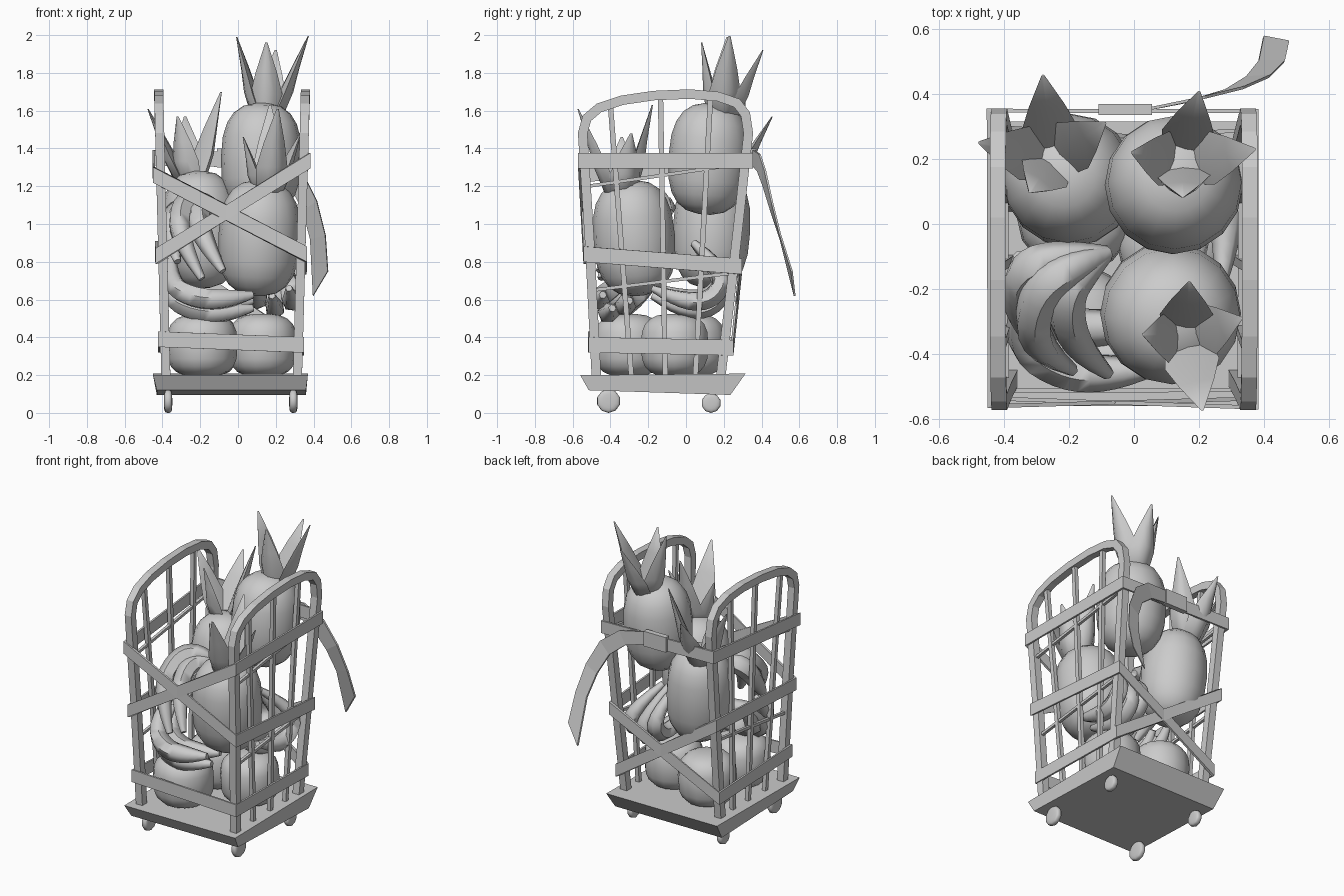
import bpy, bmesh, math
from mathutils import Vector as V

if "Cube" in bpy.data.objects:
    bpy.data.objects.remove(bpy.data.objects["Cube"])


def mesh(name, verts, faces, smooth=None):
    me = bpy.data.meshes.new(name)
    me.from_pydata([tuple(v) for v in verts], [], faces)
    bm = bmesh.new()
    bm.from_mesh(me)
    bmesh.ops.recalc_face_normals(bm, faces=bm.faces)
    bm.to_mesh(me)
    bm.free()
    ob = bpy.data.objects.new(name, me)
    bpy.context.collection.objects.link(ob)
    if smooth:
        bpy.ops.object.select_all(action='DESELECT')
        ob.select_set(True)
        bpy.context.view_layer.objects.active = ob
        bpy.ops.object.shade_smooth_by_angle(angle=math.radians(smooth))
    return ob


def loft(name, rings, closed=False, smooth=None):
    n, m = len(rings[0]), len(rings)
    faces = []
    for i in range(m if closed else m - 1):
        a, b = i * n, (i + 1) % m * n
        faces += [(a + j, a + (j + 1) % n, b + (j + 1) % n, b + j) for j in range(n)]
    if not closed:
        faces += [tuple(range(n)), tuple(range((m - 1) * n, m * n))]
    return mesh(name, [v for r in rings for v in r], faces, smooth)


def sweep(name, pts, axis, ha, hp, closed=False):
    """Rectangular section: ha along the fixed axis, hp across the path."""
    pts, axis = [V(p) for p in pts], V(axis)
    m, rings = len(pts), []
    for i, p in enumerate(pts):
        prv = pts[i - 1] if i or closed else p
        nxt = pts[(i + 1) % m] if i < m - 1 or closed else p
        ds = [d - axis * d.dot(axis) for d in (p - prv, nxt - p)]
        s = [axis.cross(d).normalized() for d in ds if d.length > 1e-6]
        k = sum(s, V()).normalized()
        k = k / max(k.dot(s[0]), .4) * hp
        a = axis * ha
        rings.append([p + k + a, p - k + a, p - k - a, p + k - a])
    return loft(name, rings, closed)


# rounded solid turned about an axis (fruit, wheels)
def body(name, base, top, r, segs=16, e=2.6):
    base, top = V(base), V(top)
    ax = top - base
    q = V((0, 0, 1)).rotation_difference(ax)
    rings = []
    for i in range(11):
        a = math.pi * (.03 + .94 * i / 10)
        c, s = -math.cos(a), math.sin(a)
        h = math.copysign(abs(c) ** (2 / e), c)
        rr = r * s ** (2 / e)
        rings.append([base + ax * (h + 1) / 2 + q @ V((rr * math.cos(j * math.tau / segs),
                      rr * math.sin(j * math.tau / segs), 0)) for j in range(segs)])
    return loft(name, rings, smooth=50)


# tray with sloping sides
loft("tray", [
    [(-.43, -.515, .12), (.36, -.515, .12), (.36, .235, .095), (-.43, .235, .095)],
    [(-.45, -.56, .2), (.37, -.56, .2), (.37, .315, .208), (-.45, .315, .208)]])

# wheels
for x in (-.37, .293):
    for y, r in ((-.41, .063), (.133, .052)):
        body("wheel", (x - .022, y, r), (x + .022, y, r), r, 10, 3.5)


# side frames: arched hoop, upright bars and thin cross rods
def side_x(s, z):
    t = (z - .2) / 1.5
    return .315 + .042 * t if s > 0 else -.382 - .038 * t


hoop = [(-.475, .2), (-.51, .9), (-.547, 1.48), (-.525, 1.56), (-.46, 1.615), (-.34, 1.655), (-.17, 1.68),
        (.02, 1.688), (.17, 1.675), (.27, 1.64), (.315, 1.58), (.33, 1.48), (.255, .8), (.185, .2)]
bars = [(-.4, 1.63, -.29), (-.135, 1.68, -.11), (.13, 1.675, .05)]
for s in (1, -1):
    tag = "right" if s > 0 else "left"
    sweep(tag + "_frame", [(side_x(s, z), y, z) for y, z in hoop], (1, 0, 0), .024, .025)
    for yt, zt, yb in bars:
        sweep(tag + "_bar", [(side_x(s, .2), yb, .2), (side_x(s, zt), yt, zt)], (1, 0, 0), .013, .014)
    for y0, z0, y1, z1 in ((-.52, 1.2, .3, 1.32), (-.49, .65, .24, .74)):
        sweep(tag + "_cross_rod", [(side_x(s, z0), y0, z0), (side_x(s, z1), y1, z1)], (1, 0, 0), .009, .009)


# one long strap wound round the cart, crossing at front and back
def corner(c, z):
    t = z - .37
    x = .343 + .036 * t if c[1] == 'R' else -.418 - .03 * t
    y = -.512 - .055 * t if c[0] == 'F' else .248 + .103 * t
    return (x, y, z)


wind = [("FR", 1.335), ("BR", 1.335), ("BL", 1.35), ("FL", 1.26), ("FR", .84), ("BR", .775),
        ("BL", .36), ("FL", .39), ("FR", .36), ("BR", .345), ("BL", .87), ("FL", .83)]
sweep("strap", [corner(c, z) for c, z in wind], (0, 0, 1), .041, .006, True)
loft("buckle", [[(x, y, z) for y, z in ((.335, 1.3), (.37, 1.3), (.37, 1.4), (.335, 1.4))] for x in (-.11, .055)])

# loose strap end hanging behind
tail = [((.04, .358, 1.395), (.04, .358, 1.31)), ((.22, .395, 1.37), (.18, .385, 1.28)),
        ((.34, .425, 1.28), (.28, .415, 1.2)), ((.42, .46, 1.12), (.345, .455, 1.07)),
        ((.465, .505, .94), (.385, .505, .92)), ((.478, .565, .75), (.40, .58, .62))]
off = V((-.004, -.01, 0))
loft("strap_tail", [[V(a), V(b), V(b) + off, V(a) + off] for a, b in tail])

# round fruit on the tray
for x, y, r in ((-.19, -.305, .188), (.13, -.06, .183), (-.18, .03, .183)):
    body("round_fruit", (x, y, .19), (x, y, .525), r, 14, 2.9)


# pineapple: body plus fat pointed leaves fused at the root
def pineapple(base, top, r, root, tips):
    body("pineapple", base, top, r)
    root = V(root)
    for tip in tips:
        d = V(tip) - root
        out = V((d.x, d.y, 0)).normalized()
        side = V((-out.y, out.x, 0))
        rings = []
        for t, o, w, th in ((-.1, .05, .07, .06), (.3, .38, .085, .06), (.6, .64, .056, .035), (1, 1, .006, .005)):
            c = root + V((d.x * o, d.y * o, d.z * t))
            rings.append([c + side * w, c + side * w * .5 + out * th * .75, c + out * th,
                          c - side * w * .5 + out * th * .75, c - side * w, c - out * th * .2])
        loft("pineapple_leaf", rings, smooth=75)


pineapple((.1, -.25, .62), (.125, -.3, 1.23), .217, (.16, -.345, 1.17),
          [(.17, -.18, 1.63), (.03, -.34, 1.46), (.21, -.57, 1.61), (.33, -.29, 1.48)])
pineapple((.115, .1, 1.05), (.13, .14, 1.64), .213, (.15, .19, 1.57),
          [(-.005, .22, 1.99), (.2, .405, 1.92), (.37, .23, 1.995), (.15, .085, 1.96)])
pineapple((-.18, .12, .66), (-.215, .15, 1.28), .205, (-.25, .2, 1.23),
          [(-.28, .455, 1.57), (-.475, .25, 1.61), (-.32, .1, 1.57), (-.09, .31, 1.7)])


# bananas: tapered bent tubes
def banana(pts, r=.058):
    cu = bpy.data.curves.new("banana", 'CURVE')
    cu.dimensions = '3D'
    cu.bevel_depth = r
    cu.bevel_resolution = 1
    cu.resolution_u = 4
    cu.use_fill_caps = True
    sp = cu.splines.new('NURBS')
    sp.points.add(len(pts) - 1)
    sp.use_endpoint_u = True
    sp.order_u = 3
    for p, co, k in zip(sp.points, pts, (.4, .95, 1.05, 1, .3)):
        p.co = (*co, 1)
        p.radius = k if co != pts[-1] else .35
    ob = bpy.data.objects.new("banana", cu)
    bpy.context.collection.objects.link(ob)
    bpy.ops.object.select_all(action='DESELECT')
    ob.select_set(True)
    bpy.context.view_layer.objects.active = ob
    bpy.ops.object.convert(target='MESH')
    bpy.ops.object.shade_smooth_by_angle(angle=math.radians(60))


# upper hand at front left
for a, b, c, d in (((-.2, -.1, 1.1), (-.34, -.13, 1.08), (-.36, -.25, .93), (-.32, -.36, .8)),
                   ((-.17, -.12, 1.13), (-.3, -.2, 1.12), (-.32, -.38, .93), (-.19, -.45, .71)),
                   ((-.14, -.12, 1.08), (-.22, -.22, 1.08), (-.19, -.37, .92), (-.08, -.46, .75))):
    banana([(-.08, -.09, 1.06), a, b, c, d])
# lower bunch lying along the front
for z, y in ((.0, 0), (-.07, .05), (-.03, .14)):
    banana([(-.35, -.24 + y, .83 + z), (-.37, -.36 + y, .68 + z), (-.22, -.46 + y, .6 + z),
            (-.05, -.46 + y, .6 + z), (.08, -.44 + y, .625 + z)])
# bunch at the back right
for dx, dz in ((0, 0), (-.09, -.04), (-.18, .01)):
    banana([(.14 + dx / 2, .04, .9), (.27 + dx, .22, .74 + dz), (.285 + dx, .14, .59 + dz),
            (.285 + dx, -.03, .59 + dz), (.27 + dx, -.18, .66 + dz)], .052)
